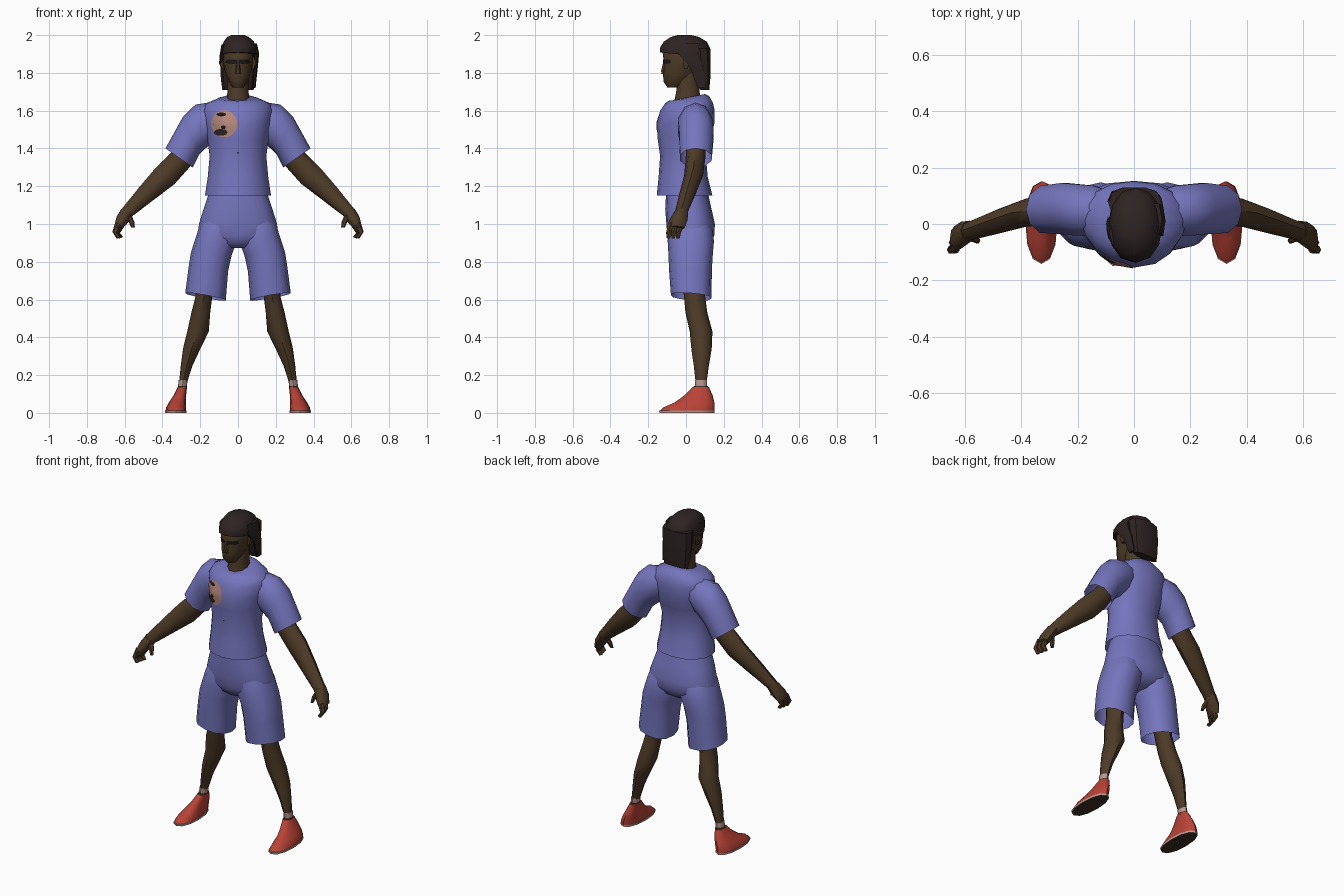
import bpy, math
from mathutils import Vector
from mathutils.bvhtree import BVHTree


def mat(name, rgb):
    m = bpy.data.materials.new(name)
    m.diffuse_color = (*rgb, 1)
    return m


CLOTH = mat("blue cloth", (0.18, 0.18, 0.52))
SKIN = mat("brown skin", (0.074, 0.043, 0.020))
HAIR = mat("dark hair", (0.028, 0.017, 0.017))
SHOE = mat("red shoe", (0.48, 0.055, 0.037))
SOCK = mat("pale sock", (0.48, 0.31, 0.27))
PRINT = mat("tan print", (0.46, 0.25, 0.20))
SOLE = mat("dark sole", (0.05, 0.031, 0.022))
BLACK = mat("black", (0.012, 0.009, 0.009))


def finish(name, verts, faces, material, angle=50, mirror=False):
    me = bpy.data.meshes.new(name)
    me.from_pydata(verts, [], faces)
    me.materials.append(material)
    ob = bpy.data.objects.new(name, me)
    bpy.context.collection.objects.link(ob)
    bpy.ops.object.select_all(action='DESELECT')
    ob.select_set(True)
    bpy.context.view_layer.objects.active = ob
    bpy.ops.object.shade_smooth_by_angle(angle=math.radians(angle))
    if mirror:
        ob.modifiers.new("mirror", 'MIRROR').use_mirror_merge = False
    return ob


def loft(name, rings, material, n=10, caps=(True, True), e=1.0, front=None, **kw):
    """Skin rings of (x, y, z, half width, half depth, tilt deg, front-back slope)."""
    verts, faces = [], []
    for r in rings:
        x, y, z, rx, ry, tilt, slope = tuple(r) + (0,) * (7 - len(r))
        t = math.radians(tilt)
        for i in range(n):
            a = 2 * math.pi * i / n
            c, s = math.cos(a), math.sin(a)
            ev = front if front and s < 0 else e
            u = math.copysign(abs(c) ** e, c) * rx
            v = math.copysign(abs(s) ** ev, s) * ry
            verts.append((x + u * math.cos(t), y + v, z + u * math.sin(t) + v * slope))
    up = rings[-1][2] > rings[0][2]
    for k in range(len(rings) - 1):
        for i in range(n):
            j = (i + 1) % n
            f = (k * n + i, k * n + j, (k + 1) * n + j, (k + 1) * n + i)
            faces.append(f if up else f[::-1])
    first = tuple(range(n))
    last = tuple(range((len(rings) - 1) * n, len(rings) * n))
    if caps[0]:
        faces.append(first[::-1] if up else first)
    if caps[1]:
        faces.append(last if up else last[::-1])
    return finish(name, verts, faces, material, **kw)


def span(z, rx, y0, y1, slope=0, x=0, tilt=0):
    """Level ring given by its front and back limits."""
    return (x, (y0 + y1) / 2, z, rx, (y1 - y0) / 2, tilt, slope)


def decal(name, target, cx, cz, rx, rz, material, n=16, lift=0.004, power=1.0):
    """Thin patch laid on the front of a part."""
    tree = BVHTree.FromPolygons([v.co for v in target.data.vertices],
                                [p.vertices[:] for p in target.data.polygons])
    pts = [(cx, cz)]
    for f in (0.35, 0.7, 1):
        for i in range(n):
            a = 2 * math.pi * (i + 0.5) / n
            c, s = math.cos(a), math.sin(a)
            pts.append((cx + f * rx * math.copysign(abs(c) ** power, c),
                        cz + f * rz * math.copysign(abs(s) ** power, s)))
    verts = []
    for x, z in pts:
        hit = tree.ray_cast(Vector((x, -1, z)), Vector((0, 1, 0)))[0]
        verts.append((x, (hit.y if hit else -0.1) - lift, z))
    faces = []
    for i in range(n):
        j = (i + 1) % n
        faces.append((0, 1 + i, 1 + j))
        for k in (0, n):
            faces.append((1 + k + i, 1 + k + n + i, 1 + k + n + j, 1 + k + j))
    return finish(name, verts, faces, material)


# Shirt body and sleeves
shirt = loft("shirt", [
    span(1.15, .175, -.155, .140), span(1.25, .160, -.145, .115),
    span(1.36, .150, -.137, .105), span(1.45, .162, -.150, .130),
    span(1.53, .176, -.155, .150), span(1.60, .186, -.137, .152),
    span(1.64, .168, -.110, .143), span(1.665, .105, -.092, .122, .12),
    span(1.67, .066, -.080, .100, .2)],
    CLOTH, n=16, caps=(False, True), e=.88, front=1.2)
loft("sleeve", [
    (.08, .045, 1.57, .070, .070, 86), (.14, .048, 1.54, .104, .092, 83),
    (.20, .050, 1.515, .120, .096, 78), (.247, .055, 1.47, .108, .095, 66),
    (.312, .052, 1.35, .088, .088, 35)],
    CLOTH, n=10, caps=(True, False), mirror=True)

# Shirt print
decal("print_patch", shirt, -.073, 1.53, .070, .072, PRINT)
decal("print_dark_top", shirt, -.088, 1.580, .026, .010, BLACK, lift=.007)
decal("print_dark_side", shirt, -.092, 1.485, .036, .018, HAIR, lift=.007)
decal("print_dark_spot", shirt, -.078, 1.512, .013, .010, BLACK, lift=.008)
decal("shirt_dot", shirt, 0, 1.377, .005, .005, BLACK, n=8)

# Shorts: hips run down into the legs
loft("shorts_hips", [
    span(1.17, .152, -.105, .115), span(1.08, .182, -.110, .135),
    span(1.00, .207, -.104, .153), span(.94, .212, -.098, .150),
    span(.90, .150, -.085, .130), span(.872, .055, -.050, .085)],
    CLOTH, n=16, e=.85)
loft("shorts_leg", [
    span(1.04, .080, -.075, .105, x=.098), span(.98, .098, -.093, .138, x=.109),
    span(.91, .111, -.097, .148, x=.118, tilt=2), span(.84, .108, -.093, .142, x=.142, tilt=4),
    span(.76, .105, -.090, .137, x=.157, tilt=6),
    span(.615, .109, -.080, .135, x=.172, tilt=10, slope=-.08)],
    CLOTH, n=12, caps=(True, False), e=.85, mirror=True)

# Legs, socks and shoes
loft("leg", [
    (.150, .035, .85, .065, .075), (.180, .045, .62, .044, .056),
    (.197, .055, .53, .050, .058), (.212, .080, .43, .057, .060),
    (.245, .082, .34, .046, .054), (.272, .081, .25, .031, .040),
    (.291, .080, .16, .021, .029)], SKIN, n=8, mirror=True)
loft("sock", [(.291, .080, .175, .024, .032), (.295, .080, .125, .023, .031)],
     SOCK, n=8, mirror=True)
loft("shoe_opening", [(.295, .079, .130, .0245, .042), (.294, .079, .143, .024, .036)],
     SOLE, n=12, mirror=True)
loft("shoe", [
    span(.010, .055, -.140, .150, x=.329), span(.030, .052, -.118, .151, x=.328),
    span(.055, .045, -.060, .150, x=.321), span(.090, .034, -.012, .142, x=.309),
    span(.136, .025, .034, .122, x=.295)], SHOE, n=12, e=.9, mirror=True)
sole = loft("shoe_sole", [(.329, .005, 0, .056, .146), (.329, .005, .012, .057, .147)],
            SOCK, n=12, e=.9, mirror=True)
sole.data.materials.append(SOLE)
for p in sole.data.polygons:
    p.material_index = 1 if p.normal.z < -.5 else 0

# Arms and hands
loft("arm", [
    (.23, .055, 1.44, .055, .052, 50), (.30, .050, 1.345, .062, .052, 42),
    (.385, .040, 1.255, .066, .050, 40), (.48, .010, 1.165, .052, .044, 37),
    (.585, -.025, 1.062, .036, .034, 25)], SKIN, n=8, mirror=True)
loft("palm", [
    (.583, -.024, 1.068, .036, .036, 25), (.615, -.040, 1.02, .034, .048, 35),
    (.638, -.056, .978, .020, .048, 35)], SKIN, n=8, mirror=True)
for k, y in enumerate((-.088, -.062, -.036)):
    x = .635 - .25 * (y + .062)
    loft("finger_%d" % (k + 1), [
        (x - .010, y + .008, 1.00, .021, .017, 30), (x + .010, y - .004, .955, .014, .015, 15),
        (x - .010, y - .006, .927, .012, .011, -20)], SKIN, n=6, mirror=True)
loft("thumb", [
    (.585, -.040, 1.05, .022, .022, 15), (.565, -.050, 1.015, .016, .016, 5),
    (.556, -.060, .982, .010, .010)], SKIN, n=6, mirror=True)

# Neck, head and face
loft("neck", [span(1.63, .064, -.070, .085), span(1.70, .056, -.055, .075),
              span(1.80, .056, -.050, .070)], SKIN, n=10)
head = loft("head", [
    span(1.722, .028, -.098, -.030), span(1.755, .050, -.120, .010),
    span(1.80, .068, -.121, .060), span(1.86, .078, -.118, .090),
    span(1.92, .080, -.125, .100), span(1.965, .062, -.090, .075)], SKIN, n=12, e=.9)
loft("nose", [span(1.795, .016, -.130, -.105), span(1.81, .014, -.134, -.105),
              span(1.86, .007, -.121, -.105)], SKIN, n=6)
loft("ear", [span(1.82, .010, -.012, .010, x=.078), span(1.85, .014, -.018, .020, x=.086),
             span(1.885, .012, -.012, .018, x=.086)], SKIN, n=6, mirror=True)
for side, name in ((-1, "left_eye"), (1, "right_eye")):
    decal(name, head, side * .033, 1.860, .030, .012, BLACK, n=12, power=.5)

# Hair cap, back curtain and loose locks
loft("hair_cap", [
    span(1.895, .096, -.138, .129, -.10, x=.004), span(1.93, .095, -.137, .130, -.03, x=.006),
    span(1.965, .080, -.118, .110, x=.004), span(1.99, .058, -.080, .070),
    span(2.0, .034, -.045, .030)], HAIR, n=12, e=.92, angle=35)
loft("hair_back", [
    span(1.93, .095, .015, .131, x=.004), span(1.85, .094, .030, .132),
    span(1.77, .091, .050, .130), span(1.71, .083, .075, .124)],
    HAIR, n=10, e=.75, angle=35)
loft("hair_side_lock", [
    (.078, .02, 1.955, .022, .060), (.096, .01, 1.905, .016, .060),
    (.093, .055, 1.83, .012, .040), (.085, .085, 1.72, .008, .025)], HAIR, n=6, angle=35)
loft("hair_fringe_lock", [
    (-.066, -.03, 1.95, .022, .050), (-.086, -.02, 1.89, .012, .034),
    (-.090, .01, 1.845, .007, .016)], HAIR, n=6, angle=35)
